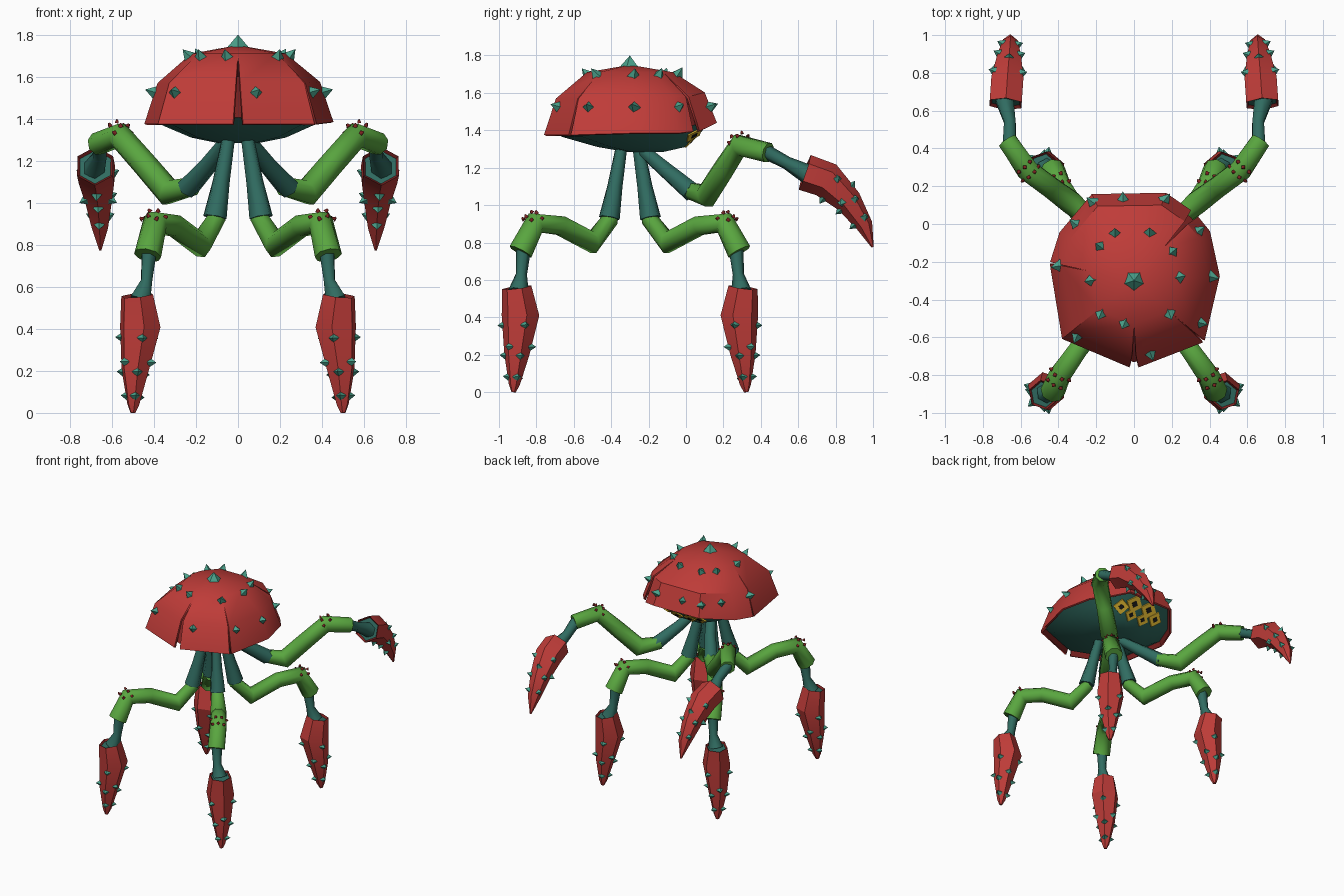
import bpy, bmesh
from math import sin, cos, radians, pi
from mathutils import Vector, Matrix
from mathutils.bvhtree import BVHTree

if "Cube" in bpy.data.objects:
    bpy.data.objects.remove(bpy.data.objects["Cube"])


def material(name, r, g, b):
    m = bpy.data.materials.new(name)
    m.use_nodes = True
    m.diffuse_color = (r, g, b, 1)
    bsdf = m.node_tree.nodes["Principled BSDF"]
    bsdf.inputs["Base Color"].default_value = (r, g, b, 1)
    bsdf.inputs["Roughness"].default_value = 0.8
    return m


RED = material("shell red", 0.52, 0.045, 0.04)
DARK = material("dark red", 0.2, 0.016, 0.015)
GREEN = material("limb green", 0.1, 0.38, 0.05)
TEAL = material("body teal", 0.03, 0.15, 0.12)
SPIKE = material("spike teal", 0.07, 0.36, 0.26)
YELLOW = material("eye yellow", 0.75, 0.48, 0.03)
BLACK = material("pupil black", 0.01, 0.01, 0.01)


def finish(name, bm, *mats, recalc=True, smooth=0):
    """Turn a bmesh into an object; edges below the smooth angle are softened."""
    if recalc:
        bmesh.ops.recalc_face_normals(bm, faces=bm.faces)
    bm.normal_update()
    for f in bm.faces:
        f.smooth = smooth > 0
    for e in bm.edges:
        e.smooth = len(e.link_faces) == 2 and e.calc_face_angle() < radians(smooth)
    mesh = bpy.data.meshes.new(name)
    bm.to_mesh(mesh)
    bm.free()
    ob = bpy.data.objects.new(name, mesh)
    for m in mats:
        mesh.materials.append(m)
    bpy.context.collection.objects.link(ob)
    return ob


def cone(bm, p, n, r1, r2, h, sides, sink=0.0):
    """Cone or plate standing on point p along direction n."""
    n = n.normalized()
    place = Matrix.Translation(p + n * (h / 2 - sink)) @ n.to_track_quat('Z', 'Y').to_matrix().to_4x4()
    bmesh.ops.create_cone(bm, cap_ends=True, segments=sides, radius1=r1, radius2=r2, depth=h, matrix=place)


def frames(path):
    """Centre, sideways and upward axes for every point of a limb path."""
    flat = path[-1] - path[0]
    side = Vector((flat.y, -flat.x, 0)).normalized()
    out = []
    for i, p in enumerate(path):
        t = (path[min(i + 1, len(path) - 1)] - path[max(i - 1, 0)]).normalized()
        u = (side - t * side.dot(t)).normalized()
        out.append((p, u, u.cross(t).normalized()))
    return out


def radial(frame, angle):
    return frame[1] * cos(angle) + frame[2] * sin(angle)


def tube(name, path, radii, sides, mats, smooth, hollow=False):
    bm = bmesh.new()
    rings = []
    for fr, r in zip(frames(path), radii):
        rings.append([bm.verts.new(fr[0] + radial(fr, 2 * pi * (k + 0.5) / sides) * r) for k in range(sides)])
    for a, b in zip(rings, rings[1:]):
        for k in range(sides):
            j = (k + 1) % sides
            bm.faces.new((a[k], a[j], b[j], b[k]))
    start = bm.faces.new(rings[0])
    bm.faces.new(rings[-1])
    if hollow:  # dark rim around a shallow socket
        bmesh.ops.recalc_face_normals(bm, faces=bm.faces)
        bm.normal_update()
        rim = bmesh.ops.inset_region(bm, faces=[start], thickness=radii[0] * 0.14)["faces"]
        for f in rim:
            f.material_index = 1
        start.material_index = 2
        inward = (path[1] - path[0]).normalized() * 0.015
        for v in start.verts:
            v.co += inward
    return finish(name, bm, *mats, smooth=smooth)


# Domed shell: brim outline as (azimuth, radius, lift), split into panels by slits
CENTRE = Vector((0, -0.3, 0))
OUTLINE = [(-90, .46, 0), (-41, .49, 0), (3, .455, .01), (33, .48, .01), (48, .48, .02), (70, .495, .065),
           (116, .51, .065), (147, .47, .02), (168, .455, 0), (219, .49, 0), (270, .46, 0)]
SLITS = {-90: 3, -41: 0.9, 48: 3, 168: 0.6, 270: 3}
LEVELS = [(0.5, 1.71, 0), (0.86, 1.57, 0.5), (1, 1.375, 1)]


def shell_column(bm, az, r, lift, way):
    col = []
    for scale, z, gap in LEVELS:
        a = radians(az + way * gap * SLITS.get(az, 0))
        col.append(bm.verts.new(CENTRE + Vector((cos(a) * r * scale, sin(a) * r * scale, z + lift * gap))))
    return col


bm = bmesh.new()
apex = bm.verts.new(CENTRE + Vector((0, 0, 1.75)))
for left, right in zip(OUTLINE, OUTLINE[1:]):
    a, b = shell_column(bm, *left, 1), shell_column(bm, *right, -1)
    bm.faces.new((a[0], b[0], apex))
    for k in range(2):
        bm.faces.new((a[k + 1], b[k + 1], b[k], a[k]))
bmesh.ops.remove_doubles(bm, verts=bm.verts, dist=0.0005)
shell_tree = BVHTree.FromBMesh(bm)
shell = finish("shell", bm, RED, DARK, recalc=False, smooth=32)
thick = shell.modifiers.new("thickness", 'SOLIDIFY')
thick.thickness, thick.offset, thick.material_offset = 0.014, -1, 1

# Two rings of spikes around the shell, each aimed at a plan position
UPPER = [(-.24, -.3), (.24, -.28), (-.18, -.48), (-.05, -.52), (.18, -.47),
         (-.19, -.11), (-.1, -.05), (.08, -.05), (.2, -.15)]
LOWER = [(.09, -.7), (.36, -.53), (.4, -.28), (.34, -.04), (.16, .12),
         (-.06, .14), (-.22, .12), (-.33, .02), (-.41, -.22), (-.31, -.6)]
bm = bmesh.new()
cone(bm, CENTRE + Vector((0, 0, 1.738)), Vector((0, 0, 1)), 0.055, 0, 0.062, 5)
for spots, z in ((UPPER, 1.695), (LOWER, 1.525)):
    for x, y in spots:
        out = (Vector((x, y, 0)) - CENTRE).normalized()
        p, n, *_ = shell_tree.ray_cast(CENTRE + out + Vector((0, 0, z)), -out)
        if p:
            cone(bm, p, n, 0.036, 0, 0.058, 4, 0.01)
finish("shell_spikes", bm, SPIKE)

# Soft body filling the brim, with a dark lining hidden under the shell
bm = bmesh.new()
rings = []
for scale, shift, z, lift_part in [(.45, 0, 1.6, 0), (.94, 0, 1.405, 1), (.79, 0, 1.365, .4),
                                   (.5, .06, 1.31, 0), (.22, .08, 1.285, 0)]:
    ring = []
    for az, r, lift in OUTLINE[:-1]:
        a = radians(az)
        ring.append(bm.verts.new(CENTRE + Vector((cos(a) * r * scale, sin(a) * r * scale + shift,
                                                  z + lift * lift_part))))
    rings.append(ring)
for level, (a, b) in enumerate(zip(rings, rings[1:])):
    for k in range(len(a)):
        j = (k + 1) % len(a)
        bm.faces.new((a[k], b[k], b[j], a[j])).material_index = int(level == 0)
bm.faces.new(rings[0]).material_index = 1
bm.faces.new(rings[-1])
bmesh.ops.recalc_face_normals(bm, faces=bm.faces)
body_tree = BVHTree.FromBMesh(bm)
finish("body", bm, TEAL, DARK, smooth=50)

# Cluster of eye tiles on the body
eyes, pupils = bmesh.new(), bmesh.new()
for sx in (-1, 1):
    for x, z, size in [(.068, 1.412, .075), (.055, 1.35, .054), (.155, 1.378, .062)]:
        p, n, *_ = body_tree.ray_cast(Vector((sx * x, 1, z)), Vector((0, -1, 0)))
        if p:
            cone(eyes, p, n, size, size * 0.95, 0.009, 4, 0.001)
            cone(pupils, p + n * 0.006, n, size * 0.38, size * 0.36, 0.005, 4)
finish("eyes", eyes, YELLOW)
finish("pupils", pupils, BLACK)

# Limb designs: centre line and radius of each segment
LEG = {
    "thigh": ([(.045, -.255, 1.31), (.08, -.22, 1.1), (.11, -.19, .93)], [.032, .042, .058]),
    "knee": ([(.1, -.2, .93), (.18, -.1, .8), (.3, .07, .89), (.395, .205, .905), (.43, .285, .75)],
             [.045, .062, .055, .062, .066]),
    "shin": ([(.42, .265, .8), (.435, .28, .63), (.465, .295, .54)], [.042, .03, .055]),
    "claw": ([(.48, .305, .56), (.465, .285, .41), (.49, .305, .2), (.498, .318, .04), (.5, .322, 0)],
             [.08, .102, .068, .03, .012]),
}
ARM = {
    "thigh": ([(.05, -.24, 1.3), (.14, -.1, 1.18), (.24, .03, 1.07)], [.035, .045, .055]),
    "knee": ([(.21, .01, 1.08), (.33, .11, 1.05), (.45, .2, 1.19), (.565, .285, 1.32), (.67, .44, 1.28)],
             [.045, .066, .06, .062, .055]),
    "shin": ([(.66, .41, 1.295), (.657, .54, 1.225), (.685, .66, 1.16)], [.04, .035, .055]),
    "claw": ([(.68, .635, 1.175), (.672, .75, 1.135), (.662, .87, 1.02), (.656, .955, .89), (.655, .998, .775)],
             [.098, .098, .072, .045, .006]),
}


def limb(label, design, sx, front):
    paths = {part: [Vector((sx * x, -0.6 - y if front else y, z)) for x, y, z in pts]
             for part, (pts, _) in design.items()}
    radii = {part: r for part, (_, r) in design.items()}
    tube(label + "_upper", paths["thigh"], radii["thigh"], 6, [TEAL], 70)
    tube(label + "_middle", paths["knee"], radii["knee"], 8, [GREEN], 70)
    tube(label + "_lower", paths["shin"], radii["shin"], 6, [TEAL], 70)
    tube(label + "_claw", paths["claw"], radii["claw"], 6, [RED, DARK, TEAL], 28, hollow=True)

    # Small dark bumps around the outer bend
    bm = bmesh.new()
    bend = frames(paths["knee"])[3]
    up = 1 if bend[2].z > 0 else -1
    along = bend[1].cross(bend[2])
    for shift, angles in ((-0.035, (0.25, 0.5, 0.75)), (0.02, (0.1, 0.37, 0.63, 0.9))):
        for turn in angles:
            d = radial(bend, up * pi * turn)
            cone(bm, bend[0] + along * shift + d * 0.056, d, 0.013, 0.005, 0.017, 4, 0.003)
    finish(label + "_bumps", bm, DARK, smooth=100)

    # Thorns standing on the ridges of the claw
    bm = bmesh.new()
    fr = frames(paths["claw"])
    for i, f, ridges in [(1, .25, (0, 2, 4)), (1, .8, (1, 3, 5)), (2, .05, (0, 2, 4)), (2, .75, (0, 2, 4))]:
        p = fr[i][0].lerp(fr[i + 1][0], f)
        r = radii["claw"][i] * (1 - f) + radii["claw"][i + 1] * f
        for k in ridges:
            d = radial(fr[i], pi * (k + 0.5) / 3)
            cone(bm, p + d * r, d, 0.025, 0, 0.037, 4, 0.01)
    finish(label + "_thorns", bm, SPIKE)


for sx, side in ((1, "left"), (-1, "right")):
    limb(side + "_front_leg", LEG, sx, True)
    limb(side + "_back_leg", LEG, sx, False)
    limb(side + "_arm", ARM, sx, False)
